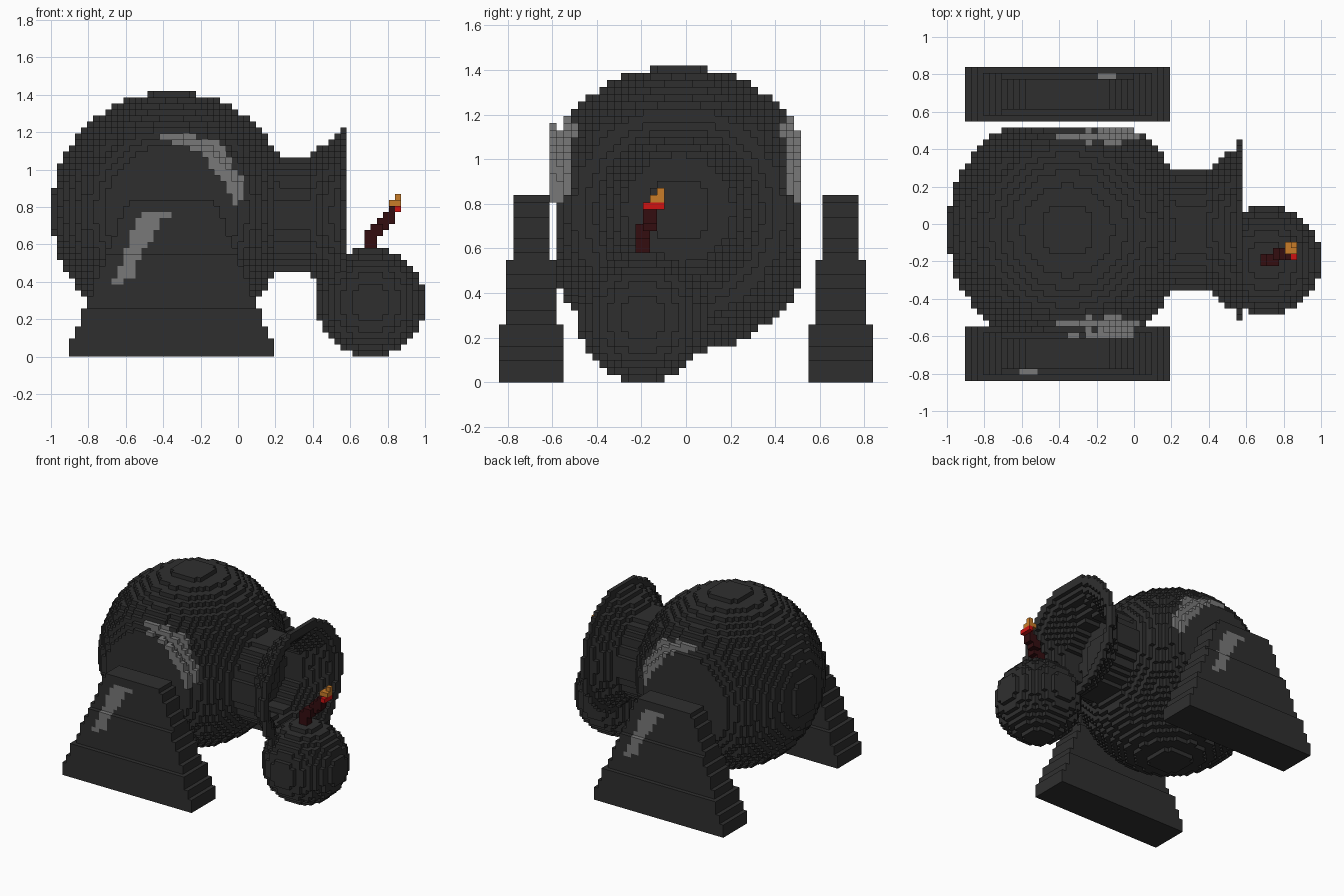
import bpy
import math
from itertools import product

if "Cube" in bpy.data.objects:
    bpy.data.objects.remove(bpy.data.objects["Cube"], do_unlink=True)

U = 2 / 62                      # size of one block
OFFSET = (-31, -26, 0)          # block grid is 62 x 52 x 44


def make_material(name, rgb):
    mat = bpy.data.materials.new(name)
    mat.use_nodes = True
    colour = (*rgb, 1)
    mat.diffuse_color = colour
    bsdf = next(n for n in mat.node_tree.nodes if n.type == 'BSDF_PRINCIPLED')
    bsdf.inputs["Base Color"].default_value = colour
    bsdf.inputs["Roughness"].default_value = 0.8
    return mat


IRON = make_material("dark iron", (0.028, 0.028, 0.028))
SHINE = make_material("grey highlight", (0.19, 0.19, 0.19))
CORD = make_material("dark red cord", (0.033, 0.004, 0.005))
EMBER = make_material("red ember", (0.62, 0.006, 0.006))
FLAME = make_material("orange flame", (0.58, 0.2, 0.022))

# Outward direction and corner order of the six block sides
SIDES = [
    ((-1, 0, 0), ((0, 0, 0), (0, 0, 1), (0, 1, 1), (0, 1, 0))),
    ((1, 0, 0), ((1, 0, 0), (1, 1, 0), (1, 1, 1), (1, 0, 1))),
    ((0, -1, 0), ((0, 0, 0), (1, 0, 0), (1, 0, 1), (0, 0, 1))),
    ((0, 1, 0), ((0, 1, 0), (0, 1, 1), (1, 1, 1), (1, 1, 0))),
    ((0, 0, -1), ((0, 0, 0), (0, 1, 0), (1, 1, 0), (1, 0, 0))),
    ((0, 0, 1), ((0, 0, 1), (1, 0, 1), (1, 1, 1), (0, 1, 1))),
]


def build_blocks(name, cells, materials, pick=lambda c: 0):
    """Make the outer skin of a set of grid cells; pick gives the material slot."""
    verts, faces, slots = {}, [], []
    for cell in sorted(cells):
        for step, corners in SIDES:
            if tuple(a + b for a, b in zip(cell, step)) in cells:
                continue
            pts = [tuple(a + b for a, b in zip(cell, c)) for c in corners]
            faces.append([verts.setdefault(p, len(verts)) for p in pts])
            slots.append(pick(cell))
    mesh = bpy.data.meshes.new(name)
    mesh.from_pydata([tuple((a + o) * U for a, o in zip(p, OFFSET)) for p in verts], [], faces)
    for mat in materials:
        mesh.materials.append(mat)
    mesh.polygons.foreach_set("material_index", slots)
    mesh.update()
    obj = bpy.data.objects.new(name, mesh)
    bpy.context.collection.objects.link(obj)
    return obj


def box(x0, x1, y0, y1, z0, z1):
    return set(product(range(x0, x1), range(y0, y1), range(z0, z1)))


def ball(cx, cy, cz, r):
    return {c for c in box(cx - r, cx + r, cy - r, cy + r, cz - r, cz + r)
            if math.dist([a + 0.5 for a in c], (cx, cy, cz)) < r}


def in_stroke(x, z, stroke):
    """True inside a brush stroke given as (x, z, radius) points."""
    for (ax, az, ar), (bx, bz, br) in zip(stroke, stroke[1:]):
        dx, dz = bx - ax, bz - az
        t = ((x - ax) * dx + (z - az) * dz) / (dx * dx + dz * dz)
        t = min(1, max(0, t))
        if math.hypot(x - ax - t * dx, z - az - t * dz) < ar + t * (br - ar):
            return True
    return False


def centre_xz(cell):
    return (cell[0] + 0.5 + OFFSET[0]) * U, (cell[2] + 0.5) * U


# Round body, flattened front and back, with a highlight on each side
BODY_STROKE = [(-0.38, 1.18, 0.025), (-0.27, 1.155, 0.03), (-0.14, 1.11, 0.06),
               (-0.1, 1.03, 0.06), (-0.02, 0.93, 0.045), (-0.01, 0.84, 0.025)]


def body_shine(cell):
    return int((cell[1] < 12 or cell[1] > 37) and in_stroke(*centre_xz(cell), BODY_STROKE))


body = {c for c in ball(20, 25, 24, 20) if 8 <= c[1] < 42}
# Front highlight stands one block proud
body |= {c for c in box(18, 33, 7, 8, 24, 38)
         if body_shine(c) and math.hypot(c[0] - 19.5, c[2] - 23.5) < 11.6}
build_blocks("body", body, [IRON, SHINE], body_shine)


# Flared hollow muzzle
def muzzle_radius(i):
    return 9.8 + 0.7 * max(0, i - 42) + (0.8 if i == 48 else 0)


muzzle = set()
for c in box(33, 49, 9, 41, 7, 40):
    d = math.hypot(c[1] + 0.5 - 25, c[2] + 0.5 - 23.5)
    r = muzzle_radius(c[0])
    if r - 1.7 <= d < r or (c[0] == 48 and 12.9 <= d < r):
        muzzle.add(c)
build_blocks("muzzle", muzzle, [IRON])

# Stepped side stands, each with a highlight on its outer face
STAND_STROKE = [(-0.65, 0.40, 0.028), (-0.59, 0.46, 0.038), (-0.55, 0.59, 0.045),
                (-0.49, 0.70, 0.06), (-0.44, 0.755, 0.035), (-0.37, 0.765, 0.02)]
STAND_X = -11 * U               # middle of the stands


def stand_inset(k):
    return (k >= 8) + (k >= 17)


for name, y0, front in (("front_stand", 0, True), ("back_stand", 43, False)):
    cells = set()
    for k in range(26):
        sx, sy = int(k * 0.4 + 0.001), stand_inset(k)
        cells |= box(3 + sx, 37 - sx, y0 + sy, y0 + 9 - sy, k, k + 1)

    def stand_shine(cell, front=front):
        outer = stand_inset(cell[2]) if front else 51 - stand_inset(cell[2])
        x, z = centre_xz(cell)
        if not front:
            x = 2 * STAND_X - x
        return int(cell[1] == outer and in_stroke(x, z, STAND_STROKE))

    build_blocks(name, cells, [IRON, SHINE], stand_shine)

# Round shot in front of the muzzle
build_blocks("shot", ball(53, 20, 9, 9), [IRON])

# Fuse climbing in steps, with glowing tip and flame
fuse = (box(52, 54, 19, 21, 17, 21) | box(53, 55, 19, 21, 20, 22)
        | box(54, 56, 20, 22, 21, 23) | box(55, 57, 20, 22, 22, 24)
        | box(56, 57, 20, 22, 23, 25))
build_blocks("fuse", fuse, [CORD])
build_blocks("fuse_ember", box(57, 58, 20, 23, 24, 25), [EMBER])
build_blocks("fuse_flame", box(56, 58, 21, 23, 25, 26) | box(57, 58, 22, 23, 26, 27), [FLAME])
